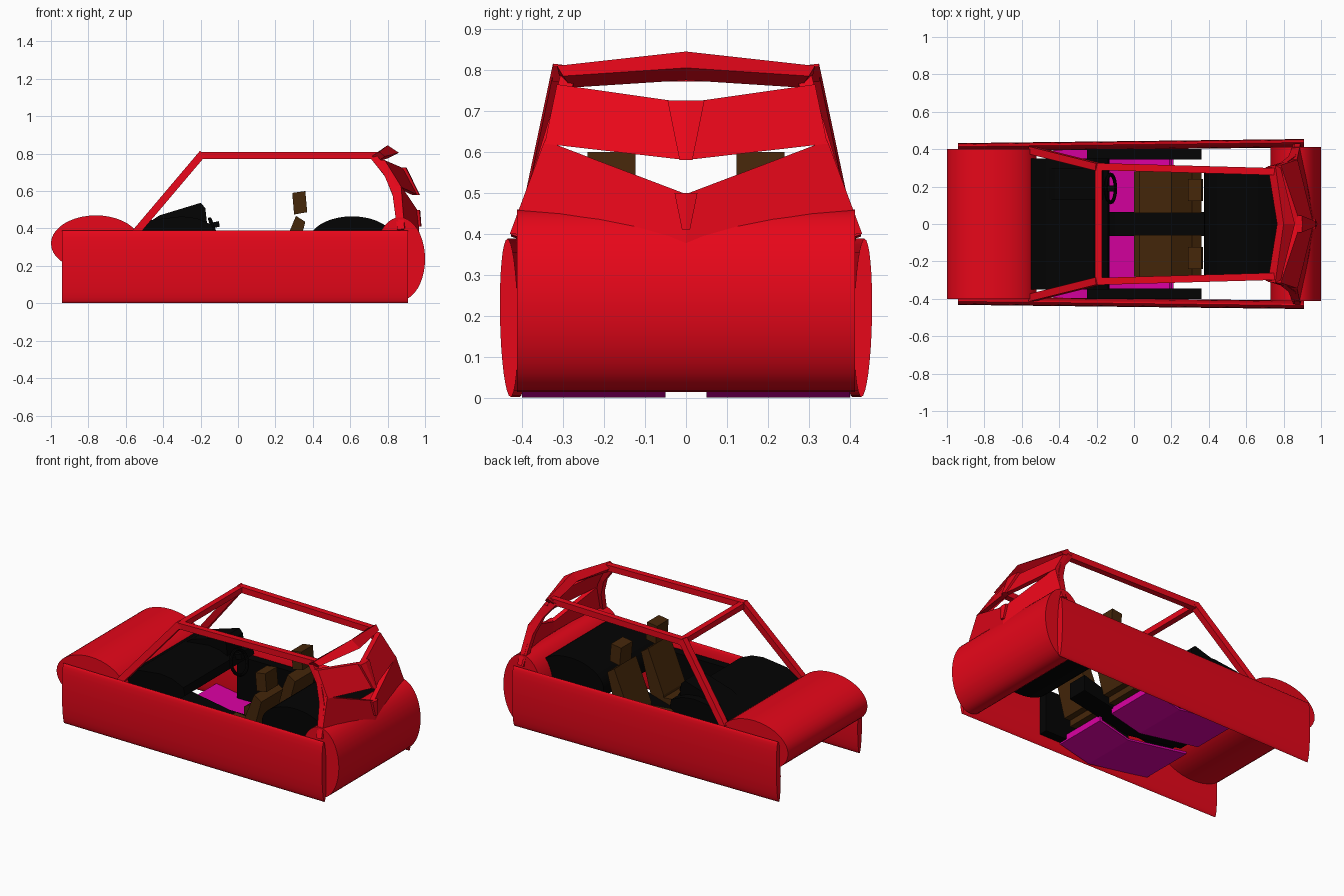
import bpy, bmesh, math
from mathutils import Vector

if "Cube" in bpy.data.objects:
    bpy.data.objects.remove(bpy.data.objects["Cube"])


def material(name, color):
    m = bpy.data.materials.new(name)
    m.diffuse_color = (*color, 1)
    m.use_nodes = True
    m.node_tree.nodes["Principled BSDF"].inputs["Base Color"].default_value = m.diffuse_color
    return m


RED = material("red_paint", (0.80, 0.002, 0.010))
BLACK = material("black_trim", (0.001, 0.001, 0.001))
BROWN = material("brown_leather", (0.06, 0.02, 0.003))
PINK = material("magenta_floor", (0.70, 0.0, 0.36))


def build(name, verts, faces, mat, smooth=False, mirror=False):
    bm = bmesh.new()
    vs = [bm.verts.new(v) for v in verts]
    for f in faces:
        bm.faces.new([vs[i] for i in f])
    bmesh.ops.recalc_face_normals(bm, faces=bm.faces)
    me = bpy.data.meshes.new(name)
    bm.to_mesh(me)
    bm.free()
    me.materials.append(mat)
    ob = bpy.data.objects.new(name, me)
    bpy.context.collection.objects.link(ob)
    if smooth:
        bpy.context.view_layer.objects.active = ob
        ob.select_set(True)
        bpy.ops.object.shade_smooth_by_angle(angle=math.radians(35))
        ob.select_set(False)
    if mirror:
        ob.modifiers.new("mirror", 'MIRROR').use_axis = (False, True, False)
    return ob


def loft(name, rings, mat, **kw):
    """Skin consecutive closed rings and cap both ends."""
    n = len(rings[0])
    verts = [p for r in rings for p in r]
    faces = [tuple(range(n)), tuple(range((len(rings) - 1) * n, len(rings) * n))]
    for k in range(len(rings) - 1):
        for i in range(n):
            j = (i + 1) % n
            faces.append((k * n + i, k * n + j, k * n + n + j, k * n + n + i))
    return build(name, verts, faces, mat, **kw)


def extrude_y(name, profile, y0, y1, mat, **kw):
    return loft(name, [[(x, y, z) for x, z in profile] for y in (y0, y1)], mat, **kw)


def ellipse(cx, cz, a, b, n=40):
    return [(cx + a * math.cos(2 * math.pi * i / n), cz + b * math.sin(2 * math.pi * i / n))
            for i in range(n)]


def tube(name, path, w, mat, mirror=False, up=(0, 1, 0)):
    """Square bar along a path."""
    pts = [Vector(p) for p in path]
    rings = []
    for i, p in enumerate(pts):
        d = (pts[min(i + 1, len(pts) - 1)] - pts[max(i - 1, 0)]).normalized()
        s = d.cross(Vector(up)).normalized() * w / 2
        t = d.cross(s).normalized() * w / 2
        rings.append([p + s + t, p - s + t, p - s - t, p + s - t])
    return loft(name, rings, mat, mirror=mirror)


def plate(name, quad, thick, mat):
    """Mirrored panel of four corners, thickened towards -x."""
    back = [(x - thick, y, z) for x, y, z in quad]
    return loft(name, [quad, back], mat, mirror=True)


# Bodywork: side panels, hood and tail
sides = [[(x, y + p + 0.02 * (z - 0.195), z) for p, z in ellipse(0, 0.195, 0.022, 0.193, 32)]
         for x, y in ((-0.94, 0.410), (0.91, 0.432))]
loft("side_panel", sides, RED, smooth=True, mirror=True)
extrude_y("hood", ellipse(-0.76, 0.32, 0.24, 0.15), -0.40, 0.40, RED, smooth=True)
extrude_y("tail", ellipse(0.865, 0.237, 0.135, 0.223), -0.412, 0.412, RED, smooth=True)

# Roof frame
tube("windshield_pillar", [(-0.55, 0.395, 0.375), (-0.19, 0.305, 0.80)], 0.04, RED, True)
tube("roof_rail", [(-0.20, 0.307, 0.79), (0.75, 0.28, 0.79)], 0.038, RED, True)
tube("windshield_header", [(-0.19, -0.31, 0.79), (-0.19, 0.31, 0.79)], 0.036, RED, up=(0, 0, 1))
tube("rear_pillar", [(0.72, 0.285, 0.79), (0.80, 0.31, 0.69), (0.845, 0.345, 0.58),
                     (0.87, 0.41, 0.39)], 0.036, RED, True)

# Chevron panels at the back
end = [(0.715, 0.31, 0.787), (0.755, 0.315, 0.81), (0.785, 0.30, 0.785), (0.745, 0.28, 0.757)]
mid = [(0.765, 0, 0.80), (0.80, 0, 0.845), (0.86, 0, 0.805), (0.80, 0, 0.775)]
loft("rear_header", [end, mid], RED, mirror=True)
plate("rear_upper_panel", [(0.89, 0, 0.72), (0.785, 0.315, 0.765),
                           (0.875, 0.345, 0.62), (0.96, 0, 0.58)], 0.03, RED)
plate("rear_lower_panel", [(0.96, 0, 0.497), (0.872, 0.345, 0.628),
                           (0.89, 0.43, 0.40), (0.97, 0, 0.37)], 0.03, RED)
for label, top, bottom, w in (("upper", (0.897, 0.725), (0.969, 0.58), 0.045),
                              ("lower", (0.970, 0.500), (0.977, 0.41), 0.028)):
    ridge = [[(x - 0.03, -h, z), (x, -h, z), (x + 0.004, 0, z), (x, h, z), (x - 0.03, h, z)]
             for (x, z), h in ((top, w), (bottom, w * 0.35))]
    loft(label + "_center_wedge", ridge, RED)

# Dashboard with a raised cowl and steering wheel
extrude_y("dashboard", [(-0.57, 0.38), (-0.47, 0.445), (-0.30, 0.465), (-0.22, 0.455),
                        (-0.14, 0.42), (-0.13, 0.37), (-0.24, 0.28), (-0.52, 0.24)],
          -0.35, 0.35, BLACK)
extrude_y("dash_cowl", [(-0.48, 0.43), (-0.42, 0.47), (-0.20, 0.537), (-0.175, 0.51),
                        (-0.165, 0.42)], 0.13, 0.30, BLACK)
tube("steering_column", [(-0.25, 0.19, 0.39), (-0.10, 0.19, 0.425)], 0.03, BLACK)
bpy.ops.mesh.primitive_torus_add(major_radius=0.075, minor_radius=0.01, major_segments=24,
                                 minor_segments=8, location=(-0.125, 0.19, 0.38),
                                 rotation=(0, math.radians(70), 0))
bpy.context.object.name = "steering_wheel"
bpy.context.object.data.materials.append(BLACK)

# Cabin lining: tunnel, sills and rear deck
extrude_y("center_tunnel", [(-0.40, 0.10), (-0.40, 0.18), (-0.10, 0.13), (0.10, 0.13),
                            (0.42, 0.22), (0.42, 0.12), (0.0, 0.04)], -0.065, 0.065, BLACK)
extrude_y("door_lining", [(-0.25, 0.06), (-0.25, 0.33), (0.36, 0.33), (0.36, 0.06)],
          0.345, 0.40, BLACK, mirror=True)
extrude_y("rear_deck", ellipse(0.61, 0.325, 0.235, 0.14), -0.295, 0.295, BLACK, smooth=True)

# Bent foot wells
extrude_y("foot_well", [(-0.43, 0.07), (0.0, 0.0), (0.21, 0.05), (0.21, 0.09), (0.20, 0.09),
                        (0.19, 0.06), (0.0, 0.012), (-0.43, 0.085)], 0.05, 0.40, PINK, mirror=True)

# Seats
extrude_y("seat_cushion", [(0.0, 0.12), (0.0, 0.18), (0.03, 0.20), (0.24, 0.18), (0.24, 0.10)],
          0.06, 0.28, BROWN, mirror=True)
extrude_y("seat_back", [(0.20, 0.14), (0.20, 0.20), (0.31, 0.468), (0.36, 0.435), (0.28, 0.14)],
          0.06, 0.28, BROWN, mirror=True)
extrude_y("headrest", [(0.29, 0.59), (0.36, 0.60), (0.37, 0.487), (0.30, 0.475)],
          0.123, 0.24, BROWN, mirror=True)
